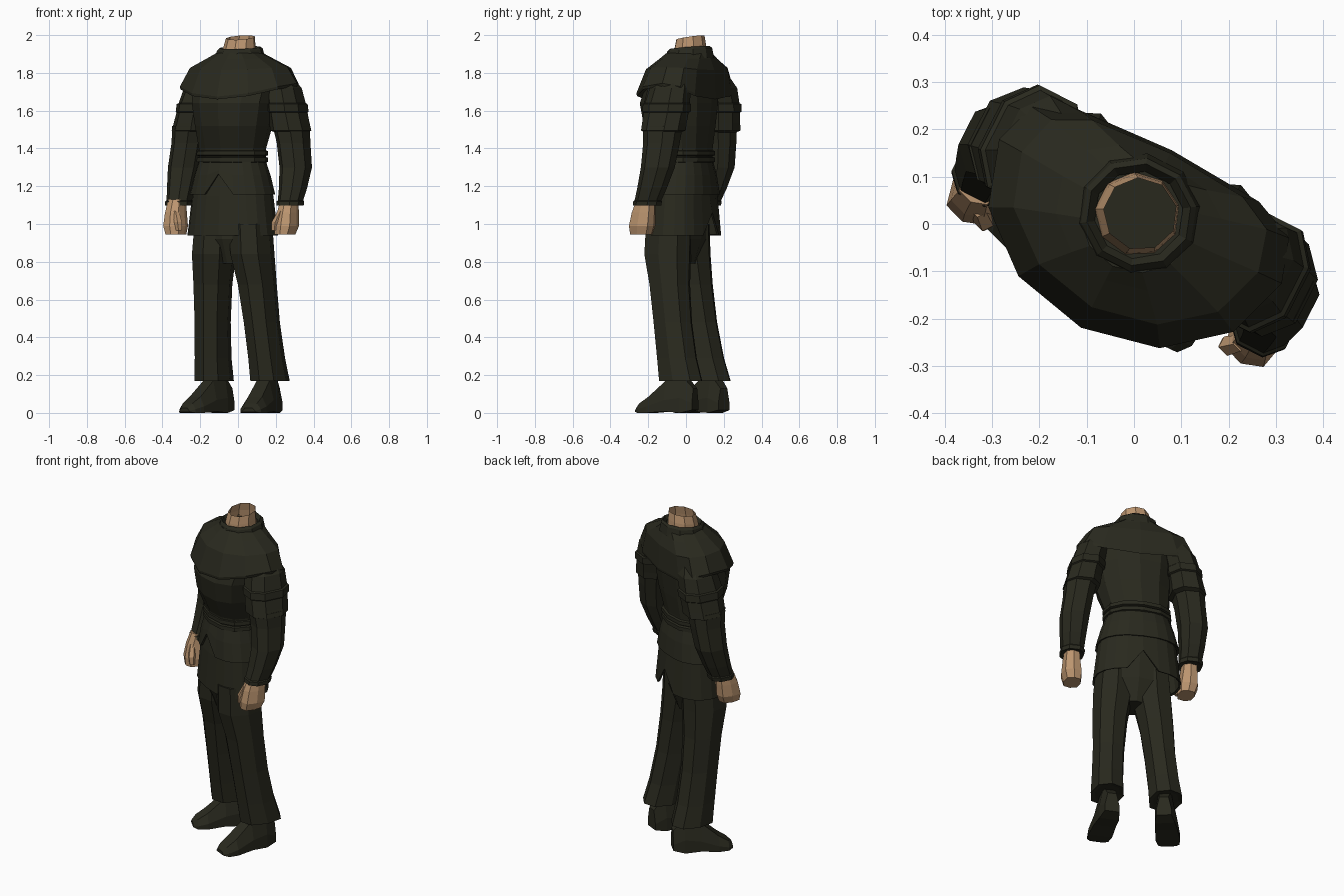
import bpy, bmesh, math
from mathutils import Matrix, Vector


def material(name, rgb):
    m = bpy.data.materials.new(name)
    m.diffuse_color = (*rgb, 1)
    return m


CLOTH = material("dark olive cloth", (0.022, 0.022, 0.013))
SKIN = material("tan skin", (0.50, 0.30, 0.16))
TURN = Matrix.Rotation(math.radians(-27), 4, 'Z')   # the body is turned to its right


def skin_rings(name, rings, mat, cap_start=True, cap_end=True, turn=True):
    """Join equal rings of points into one flat-shaded mesh."""
    bm = bmesh.new()
    loops = [[bm.verts.new(TURN @ Vector(p) if turn else p) for p in r] for r in rings]
    n = len(loops[0])
    for a, b in zip(loops, loops[1:]):
        for i in range(n):
            j = (i + 1) % n
            bm.faces.new((a[i], a[j], b[j], b[i]))
    if cap_start:
        bm.faces.new(loops[0][::-1])
    if cap_end:
        bm.faces.new(loops[-1])
    bmesh.ops.recalc_face_normals(bm, faces=bm.faces)
    me = bpy.data.meshes.new(name)
    bm.to_mesh(me)
    bm.free()
    me.materials.append(mat)
    ob = bpy.data.objects.new(name, me)
    bpy.context.collection.objects.link(ob)
    return ob


def ring(u, v, z, ru, rv, n, dip=0, notch=0, notch_at=-1, tilt=0, power=1.0, phase=0.0,
         back=None, back_power=None):
    """Horizontal ring; dip lowers front and back, notch lifts one point, power squares it,
    back and back_power give the rear half its own depth and squareness."""
    pts = []
    for i in range(n):
        t = 2 * math.pi * (i + phase) / n
        c, s = math.cos(t), math.sin(t)
        rear = s > 0.01
        p = back_power if rear and back_power else power
        depth = back if rear and back else rv
        x = math.copysign(abs(c) ** p, c) * ru
        y = math.copysign(abs(s) ** p, s) * depth
        lift = notch if i == notch_at else 0
        pts.append((u + x, v + y, z - dip * s * s + lift + tilt * y))
    return pts


def loft(name, rows, mat, n=12, caps=(True, True), **kw):
    return skin_rings(name, [ring(*r, n, **kw) for r in rows], mat, *caps)


def pair(name, rows, mat, n=8, offset=(0.005, 0.01), caps=(True, True), left_back=0.0, **kw):
    """Left and right copies of a limb part; left_back sets the left one further back."""
    for side, sign in (("right", 1), ("left", -1)):
        shift = offset[1] + (left_back if sign < 0 else 0)
        loft(f"{side}_{name}", [(sign * u + offset[0], v + shift, z, ru, rv)
                                for u, v, z, ru, rv in rows], mat, n, caps, **kw)


# Tunic body
loft("tunic_body", [
    (-0.02, -0.02, 1.30, 0.180, 0.130),
    (-0.02, -0.025, 1.40, 0.184, 0.140),
    (-0.005, -0.040, 1.52, 0.207, 0.178),
    (0.00, -0.042, 1.64, 0.228, 0.194),
    (0.00, -0.02, 1.74, 0.240, 0.170),
    (0.00, 0.01, 1.84, 0.150, 0.110)], CLOTH, power=0.9)

# Belt, two stacked bands
for k, z in enumerate((1.325, 1.36)):
    loft(f"belt_band_{k}", [
        (-0.022, -0.022, z, 0.184, 0.136),
        (-0.022, -0.022, z + 0.004, 0.196, 0.149),
        (-0.022, -0.022, z + 0.026, 0.194, 0.149),
        (-0.022, -0.022, z + 0.030, 0.184, 0.136)], CLOTH, power=0.9)

# Upper skirt flap, split at the front
skin_rings("upper_skirt", [
    ring(-0.022, -0.022, 1.33, 0.182, 0.136, 20, power=0.85),
    ring(-0.022, -0.022, 1.26, 0.206, 0.152, 20, power=0.85, notch=0.025, notch_at=15),
    ring(-0.022, -0.022, 1.155, 0.234, 0.164, 20, power=0.85, notch=0.11, notch_at=15),
    ring(-0.022, -0.022, 1.160, 0.220, 0.150, 20, power=0.85, notch=0.11, notch_at=15)],
    CLOTH, False, False)

# Lower skirt, split at the back
skin_rings("lower_skirt", [
    ring(-0.02, -0.022, 1.30, 0.176, 0.130, 20, power=0.85),
    ring(-0.02, -0.022, 1.15, 0.222, 0.152, 20, power=0.85),
    ring(-0.02, -0.022, 0.940, 0.248, 0.168, 20, power=0.85, notch=0.12, notch_at=5),
    ring(-0.02, -0.022, 0.945, 0.236, 0.156, 20, power=0.85, notch=0.12, notch_at=5)],
    CLOTH, False, False)

# Shoulder cape: round in front, square across the back, hem dipping at both
skin_rings("shoulder_cape", [
    ring(0.0, 0.020, 1.905, 0.125, 0.120, 12),
    ring(0.0, 0.022, 1.878, 0.180, 0.155, 12, dip=0.005, back=0.125, back_power=0.8),
    ring(0.0, 0.028, 1.830, 0.280, 0.225, 12, dip=0.015, back=0.140, back_power=0.65),
    ring(0.0, 0.030, 1.745, 0.335, 0.276, 12, dip=0.070, back=0.145, back_power=0.65),
    ring(0.0, 0.030, 1.730, 0.332, 0.274, 12, dip=0.070, back=0.143, back_power=0.65),
    ring(0.0, 0.020, 1.755, 0.240, 0.220, 12, dip=0.070, back=0.115, back_power=0.7)],
    CLOTH, True, True)

# Standing collar
loft("collar", [
    (0.0, 0.020, 1.87, 0.138, 0.132),
    (0.0, 0.022, 1.922, 0.124, 0.120),
    (0.0, 0.022, 1.934, 0.112, 0.108),
    (0.0, 0.022, 1.910, 0.095, 0.092)], CLOTH, 10, (False, False), tilt=0.08)

# Open neck stump with a dark floor deep inside
loft("neck", [
    (-0.004, 0.020, 1.89, 0.092, 0.090),
    (-0.002, 0.022, 1.94, 0.087, 0.085),
    (0.002, 0.025, 1.987, 0.078, 0.076)], SKIN, 9, (False, False), tilt=0.16)
loft("neck_floor", [
    (0.0, 0.022, 1.908, 0.086, 0.084),
    (0.0, 0.022, 1.900, 0.086, 0.084)], CLOTH, 9, tilt=0.05)

# Sleeves
pair("upper_sleeve", [
    (0.205, 0.025, 1.79, 0.070, 0.080),
    (0.246, 0.026, 1.72, 0.090, 0.110),
    (0.268, 0.018, 1.64, 0.094, 0.120),
    (0.271, 0.018, 1.635, 0.101, 0.129),
    (0.275, 0.017, 1.595, 0.103, 0.129),
    (0.278, 0.016, 1.590, 0.096, 0.120),
    (0.290, 0.012, 1.535, 0.099, 0.118),
    (0.298, 0.010, 1.495, 0.103, 0.117),
    (0.302, 0.008, 1.485, 0.080, 0.095)], CLOTH, power=0.85, phase=0.5, left_back=0.022)
pair("lower_sleeve", [
    (0.302, 0.008, 1.52, 0.092, 0.106),
    (0.316, 0.008, 1.43, 0.084, 0.096),
    (0.335, -0.004, 1.30, 0.082, 0.088),
    (0.336, -0.038, 1.19, 0.071, 0.077),
    (0.334, -0.063, 1.125, 0.064, 0.070),
    (0.334, -0.065, 1.120, 0.070, 0.075),
    (0.334, -0.069, 1.098, 0.069, 0.074),
    (0.334, -0.069, 1.105, 0.045, 0.050)], CLOTH, power=0.85, phase=0.5, left_back=0.014)

# Hands and thumbs
pair("hand", [
    (0.333, -0.075, 1.13, 0.042, 0.050),
    (0.333, -0.090, 1.06, 0.050, 0.064),
    (0.330, -0.100, 0.99, 0.058, 0.070),
    (0.324, -0.108, 0.945, 0.048, 0.060)], SKIN, power=0.7)
pair("thumb", [
    (0.312, -0.130, 1.07, 0.018, 0.018),
    (0.290, -0.148, 1.01, 0.022, 0.022),
    (0.284, -0.150, 0.965, 0.016, 0.016)], SKIN, 5)

# Trousers
loft("trouser_seat", [
    (-0.015, -0.03, 1.15, 0.185, 0.125),
    (-0.01, -0.04, 0.92, 0.190, 0.125),
    (-0.005, -0.035, 0.79, 0.070, 0.080)], CLOTH)
pair("trouser_leg", [
    (0.105, -0.050, 1.00, 0.104, 0.128),
    (0.114, -0.052, 0.84, 0.110, 0.130),
    (0.132, -0.030, 0.68, 0.098, 0.112),
    (0.146, -0.005, 0.48, 0.089, 0.108),
    (0.159, 0.026, 0.29, 0.089, 0.113),
    (0.166, 0.052, 0.168, 0.094, 0.124),
    (0.166, 0.052, 0.175, 0.070, 0.090)], CLOTH, offset=(-0.002, 0.0), power=0.85)


# Shoes, each pointing its own way
def shoe(name, heel, toe_angle):
    f = Vector((-math.sin(toe_angle), -math.cos(toe_angle), 0))
    side = Vector((-f.y, f.x, 0))
    rows = []
    for d, w, h, z in ((-0.015, 0.042, 0.13, 0.015), (0.05, 0.056, 0.20, 0.0),
                       (0.14, 0.062, 0.170, 0.008), (0.24, 0.068, 0.085, 0.0),
                       (0.295, 0.060, 0.050, 0.0), (0.32, 0.038, 0.025, 0.006)):
        prof = ((-w, z), (w, z), (w, h * 0.4), (w * 0.6, h), (-w * 0.6, h), (-w, h * 0.4))
        rows.append([Vector(heel) + f * d + side * s + Vector((0, 0, zz)) for s, zz in prof])
    skin_rings(name, rows, CLOTH, turn=False)


shoe("right_shoe", (0.192, 0.035, 0), math.radians(25))
shoe("left_shoe", (-0.058, 0.190, 0), math.radians(45))
